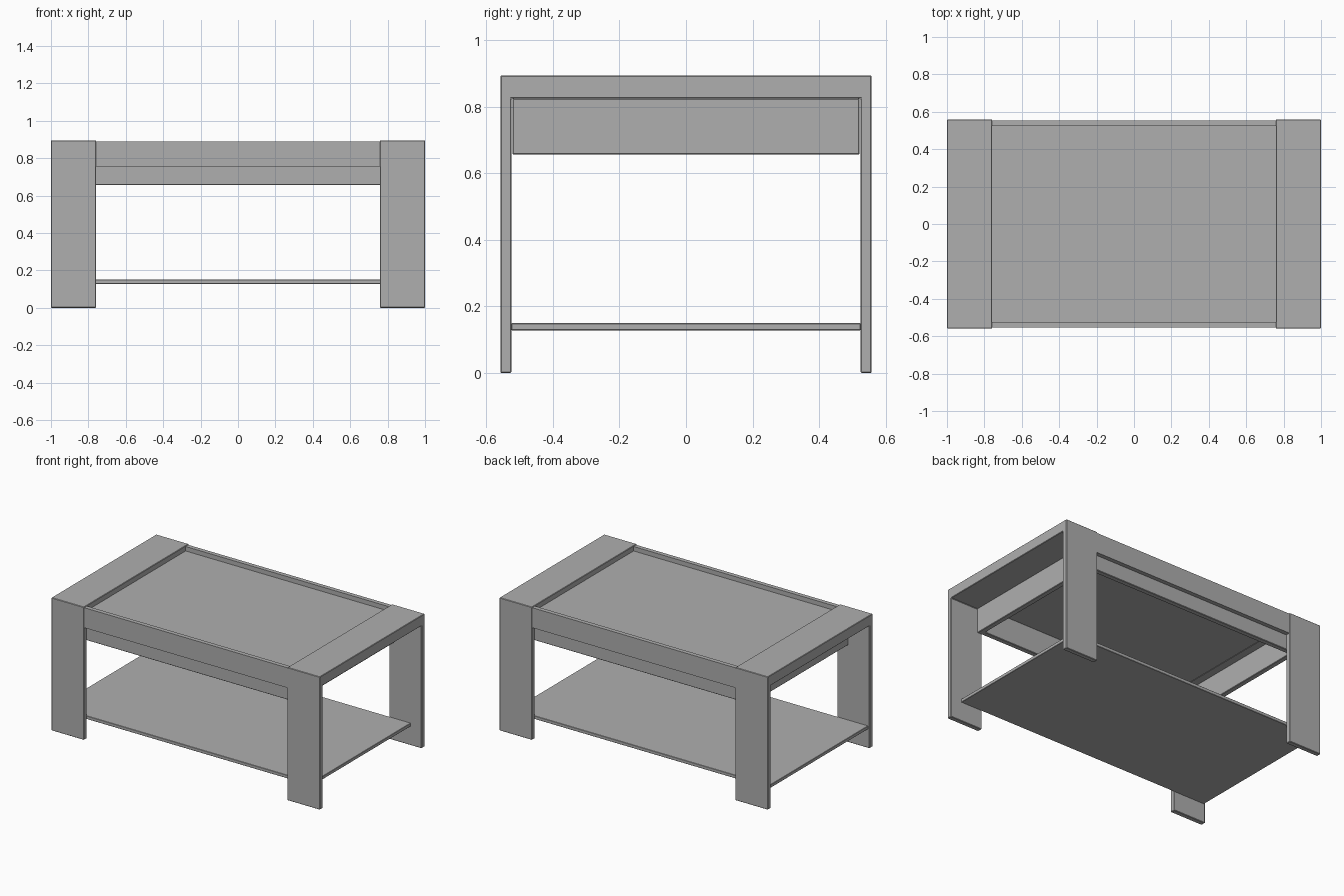
import bpy, bmesh

if "Cube" in bpy.data.objects:
    bpy.data.objects.remove(bpy.data.objects["Cube"])

# Mid grey used on every part
grey = bpy.data.materials.new("mid_grey")
grey.diffuse_color = (0.43, 0.43, 0.43, 1)
grey.use_nodes = True
grey.node_tree.nodes["Principled BSDF"].inputs["Base Color"].default_value = grey.diffuse_color


def finish(name, bm, bevel):
    bmesh.ops.recalc_face_normals(bm, faces=bm.faces)
    me = bpy.data.meshes.new(name)
    bm.to_mesh(me)
    bm.free()
    me.materials.append(grey)
    ob = bpy.data.objects.new(name, me)
    bpy.context.collection.objects.link(ob)
    if bevel:
        mod = ob.modifiers.new("soft_edges", "BEVEL")
        mod.width, mod.segments, mod.limit_method = bevel, 1, "ANGLE"
    return ob


def box(name, x0, x1, y0, y1, z0, z1, bevel=0.0):
    bm = bmesh.new()
    bmesh.ops.create_cube(bm, size=1)
    for v in bm.verts:
        v.co = (x1 if v.co.x > 0 else x0,
                y1 if v.co.y > 0 else y0,
                z1 if v.co.z > 0 else z0)
    return finish(name, bm, bevel)


def extrude_profile(name, pts, x0, x1, bevel):
    bm = bmesh.new()
    face = bm.faces.new([bm.verts.new((x0, y, z)) for y, z in pts])
    ext = bmesh.ops.extrude_face_region(bm, geom=[face])
    for v in ext["geom"]:
        if isinstance(v, bmesh.types.BMVert):
            v.co.x = x1
    return finish(name, bm, bevel)


def frame(name, x0, x1, y, t, z0, z1, bevel):
    # rectangular ring of four walls as a single mesh
    bm = bmesh.new()

    def loop(d, z):
        return [bm.verts.new(p) for p in ((x0 + d, -y + d, z), (x1 - d, -y + d, z),
                                          (x1 - d, y - d, z), (x0 + d, y - d, z))]
    rings = [loop(0, z0), loop(0, z1), loop(t, z1), loop(t, z0)]
    for r in range(4):
        a, b = rings[r], rings[(r + 1) % 4]
        for i in range(4):
            j = (i + 1) % 4
            bm.faces.new((a[i], a[j], b[j], b[i]))
    return finish(name, bm, bevel)


W, IN, H = 0.558, 0.525, 0.895   # outer y, inner y, height
SIDE = 0.758                     # inner edge of the end bands

# End bands: two legs joined by a top slab
arch = [(-W, 0), (-IN, 0), (-IN, 0.825), (IN, 0.825),
        (IN, 0), (W, 0), (W, H), (-W, H)]
extrude_profile("left_leg_band", arch, -1.0, -SIDE, 0.003)
extrude_profile("right_leg_band", arch, SIDE, 1.0, 0.003)

# Long rails at front and back
box("front_rail", -SIDE, SIDE, -0.554, -IN, 0.755, 0.89)
box("back_rail", -SIDE, SIDE, IN, 0.554, 0.755, 0.89)

# Recessed table top
box("top_panel", -SIDE, SIDE, -IN, IN, 0.826, 0.86)

# Apron frame under the top
frame("apron_frame", -0.845, 0.795, 0.522, 0.035, 0.657, 0.826, 0.003)

# Lower shelf
box("shelf", -0.99, 0.92, -IN, IN, 0.128, 0.15, 0.002)
